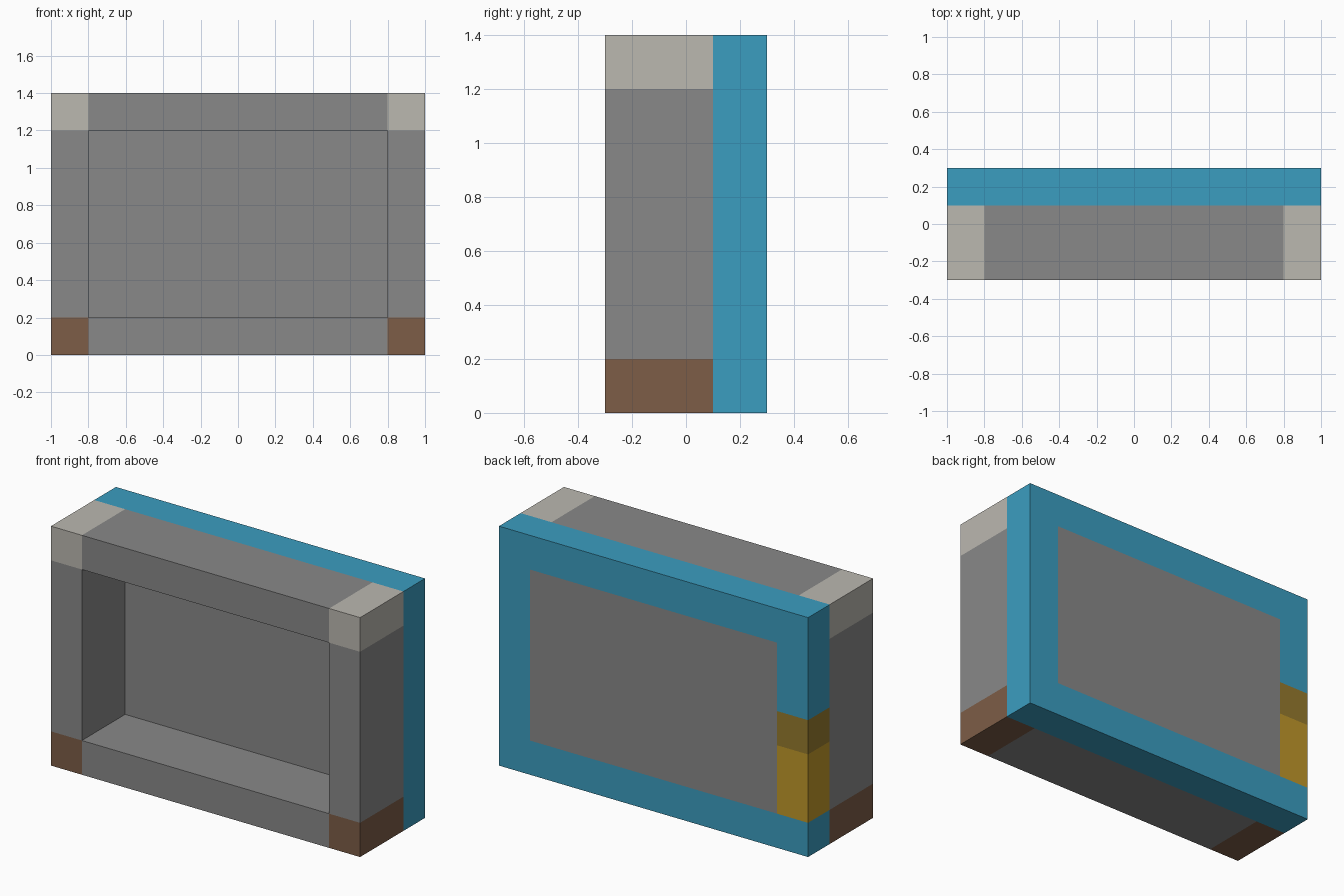
import bpy
import bmesh
from mathutils import Vector

old = bpy.data.objects.get("Cube")
if old:
    bpy.data.objects.remove(old, do_unlink=True)


def linear(c):
    c /= 255
    return c / 12.92 if c <= 0.04045 else ((c + 0.055) / 1.055) ** 2.4


def material(name, r, g, b):
    mat = bpy.data.materials.new(name)
    mat.use_nodes = True
    colour = (linear(r), linear(g), linear(b), 1)
    mat.diffuse_color = colour
    mat.node_tree.nodes["Principled BSDF"].inputs["Base Color"].default_value = colour
    return mat


grey = material("grey", 137, 137, 137)
cream = material("cream", 187, 184, 176)
brown = material("brown", 125, 93, 71)
blue = material("blue", 59, 157, 192)
gold = material("gold", 192, 152, 42)
dark_gold = material("dark gold", 150, 122, 45)


def box(name, mat, xs, ys, zs):
    """Axis-aligned block spanning the three given ranges."""
    lo, hi = (Vector(p) for p in zip(xs, ys, zs))
    bm = bmesh.new()
    bmesh.ops.create_cube(bm, size=1)
    for v in bm.verts:
        v.co = (lo + hi) / 2 + v.co * (hi - lo)
    mesh = bpy.data.meshes.new(name)
    bm.to_mesh(mesh)
    bm.free()
    mesh.materials.append(mat)
    obj = bpy.data.objects.new(name, mesh)
    bpy.context.collection.objects.link(obj)
    return obj


W, H, T = 1.0, 1.4, 0.2           # half width, height, bar thickness
FRONT = (-0.3, 0.1)
BACK = (0.1, 0.3)
INNER_X = (T - W, W - T)
INNER_Z = (T, H - T)
LOW, HIGH = (0, T), (H - T, H)
SIDES = {"left": (W - T, W), "right": (-W, T - W)}

# Front frame: rails, posts and coloured corner blocks
box("front_bottom_rail", grey, INNER_X, FRONT, LOW)
box("front_top_rail", grey, INNER_X, FRONT, HIGH)
for side, xs in SIDES.items():
    box(f"front_{side}_post", grey, xs, FRONT, INNER_Z)
    box(f"bottom_{side}_corner", brown, xs, FRONT, LOW)
    box(f"top_{side}_corner", cream, xs, FRONT, HIGH)

# Back layer: blue frame around a grey panel
box("back_panel", grey, INNER_X, BACK, INNER_Z)
box("back_bottom_rail", blue, (-W, W), BACK, LOW)
box("back_top_rail", blue, (-W, W), BACK, HIGH)
box("back_left_post", blue, SIDES["left"], BACK, INNER_Z)

# Right back post, with the gold section
box("back_right_post", blue, SIDES["right"], BACK, (0.8, H - T))
box("gold_post_cap", dark_gold, SIDES["right"], BACK, (0.6, 0.8))
box("gold_post", gold, SIDES["right"], BACK, (T, 0.6))
